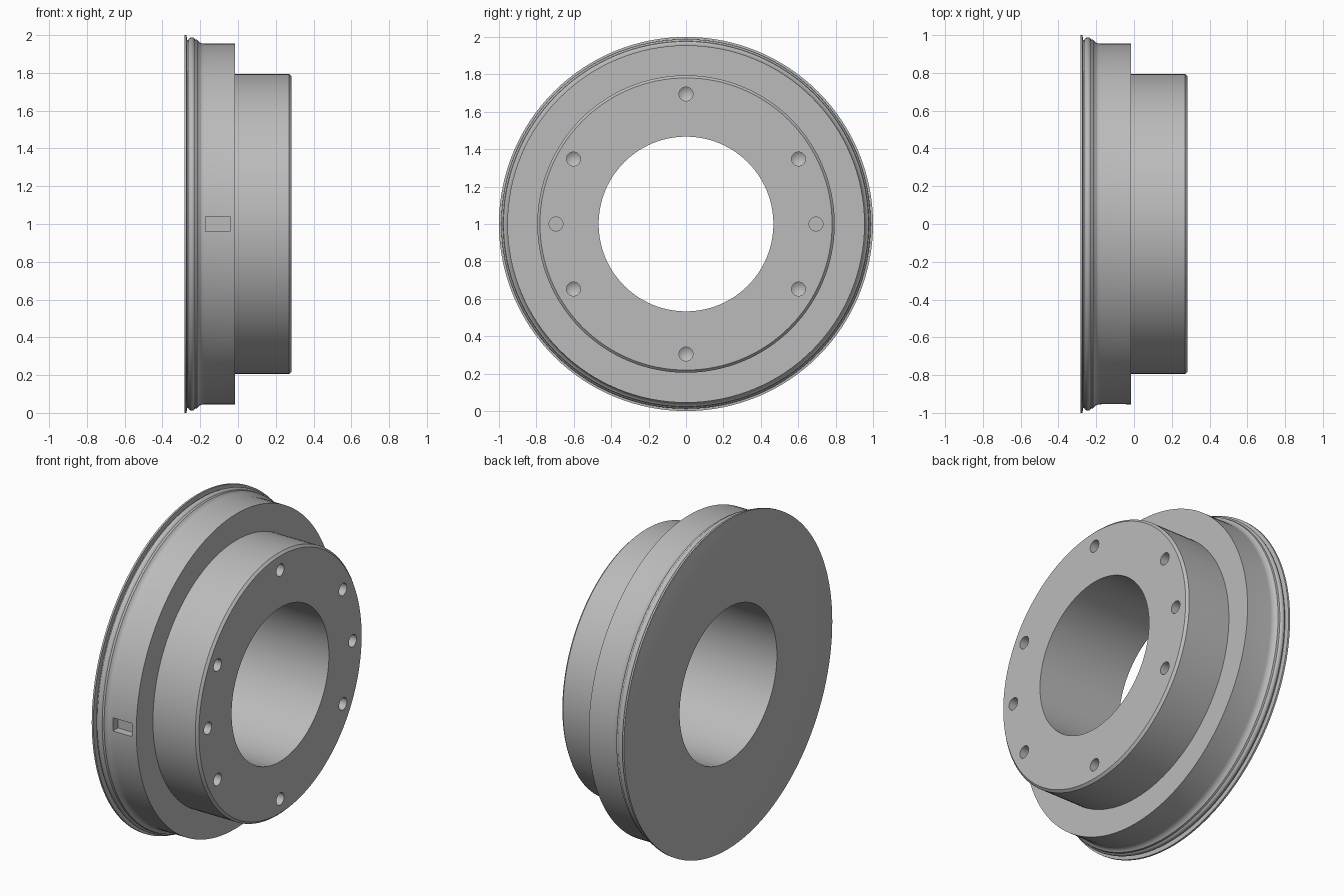
import bpy
import bmesh
from math import pi, sin, cos, radians
from mathutils import Matrix, Vector

SEGMENTS = 128
CENTRE = Vector((0, 0, 1))

cube = bpy.data.objects.get("Cube")
if cube:
    bpy.data.objects.remove(cube, do_unlink=True)

steel = bpy.data.materials.new("grey_steel")
steel.use_nodes = True
grey = (0.5, 0.5, 0.5, 1)
steel.diffuse_color = grey
steel.node_tree.nodes["Principled BSDF"].inputs["Base Color"].default_value = grey


def lathe(name, profile, segments, closed=False):
    """Turn a list of (x, radius) points about the x axis."""
    bm = bmesh.new()
    verts = [bm.verts.new((x, 0, r)) for x, r in profile]
    edges = [bm.edges.new(pair) for pair in zip(verts, verts[1:])]
    if closed:
        edges.append(bm.edges.new((verts[-1], verts[0])))
    bmesh.ops.spin(bm, geom=verts + edges, axis=(1, 0, 0), cent=(0, 0, 0),
                   angle=2 * pi, steps=segments, use_merge=True)
    bmesh.ops.remove_doubles(bm, verts=bm.verts, dist=1e-5)
    bmesh.ops.recalc_face_normals(bm, faces=bm.faces)
    mesh = bpy.data.meshes.new(name)
    bm.to_mesh(mesh)
    bm.free()
    mesh.materials.append(steel)
    obj = bpy.data.objects.new(name, mesh)
    bpy.context.collection.objects.link(obj)
    return obj


def cut(target, cutter):
    """Subtract the cutter from the target and discard it."""
    cutter.hide_render = True
    mod = target.modifiers.new("cut", "BOOLEAN")
    mod.operation = "DIFFERENCE"
    mod.solver = "EXACT"
    mod.object = cutter
    bpy.context.view_layer.objects.active = target
    bpy.ops.object.modifier_apply(modifier=mod.name)
    bpy.data.objects.remove(cutter, do_unlink=True)


# Stepped ring: bore, thin back lip, groove, rounded bead, rim, chamfered hub
bead = [(-0.245 + 0.02 * cos(a), 0.968 + 0.02 * sin(a))
        for a in (radians(d) for d in range(165, 29, -15))]
fillet = [(-0.18 - 0.042 * cos(a), 0.997 - 0.042 * sin(a))
          for a in (radians(d) for d in range(30, 91, 10))]
profile = [(-0.284, 0.467), (-0.284, 0.977), (-0.283, 0.98), (-0.283, 1.0),
           (-0.272, 1.0), (-0.27, 0.972)] + bead + fillet + [
           (-0.015, 0.955), (-0.015, 0.795), (0.27, 0.795),
           (0.284, 0.781), (0.284, 0.467)]
ring = lathe("flanged_ring", profile, SEGMENTS, closed=True)
ring.location = CENTRE

# Bolt circle: six drilled holes with pointed ends, two flat dowel holes
for i in range(8):
    drilled = i < 6
    angle = radians(30 + 60 * i) if drilled else pi * (i - 6)
    tip = 0.145 if drilled else 0.17
    hole = lathe("hole_cutter", [(0.32, 0), (0.32, 0.037), (0.17, 0.037), (tip, 0)], 32)
    hole.location = CENTRE + 0.695 * Vector((0, cos(angle), sin(angle)))
    cut(ring, hole)

# Rectangular slot in the front of the rim
bpy.ops.mesh.primitive_cube_add(size=1)
slot = bpy.context.object
slot.name = "slot_cutter"
slot.data.materials.append(steel)
slot.data.transform(Matrix.Diagonal((0.13, 0.1, 0.08, 1)))
slot.location = (-0.108, -0.955, 1)
cut(ring, slot)

# Smooth turned surfaces, sharp edges
bpy.ops.object.select_all(action="DESELECT")
ring.select_set(True)
bpy.context.view_layer.objects.active = ring
bpy.ops.object.shade_smooth_by_angle(angle=radians(30))
